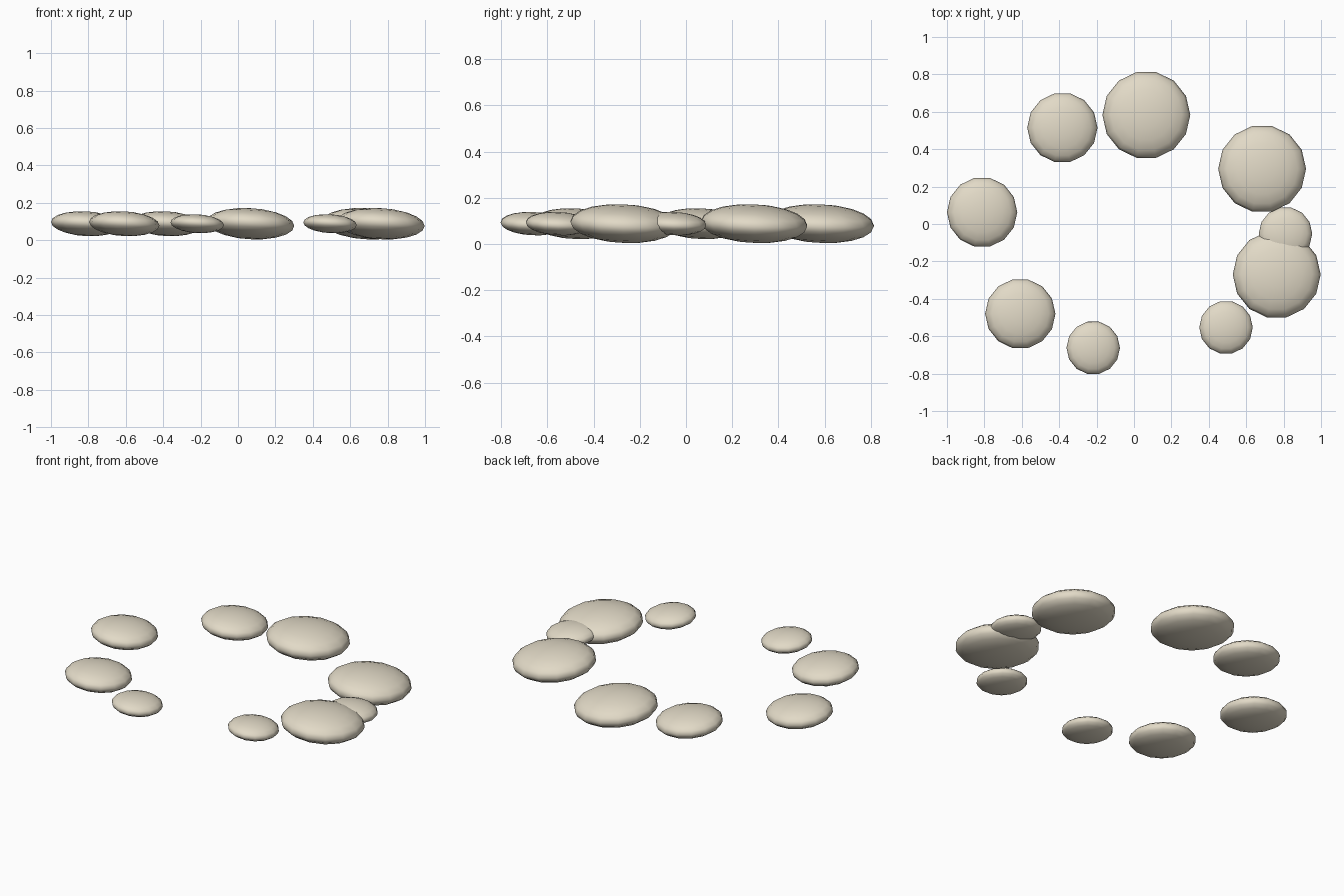
import bpy
import math

if "Cube" in bpy.data.objects:
    bpy.data.objects.remove(bpy.data.objects["Cube"])

# Warm pale stone colour
mat = bpy.data.materials.new("pale_stone")
mat.diffuse_color = (0.76, 0.70, 0.57, 1)
mat.use_nodes = True
mat.node_tree.nodes["Principled BSDF"].inputs["Base Color"].default_value = mat.diffuse_color

# Three stone sizes: (radius, half height)
BIG, MEDIUM, SMALL = (0.235, 0.083), (0.188, 0.066), (0.143, 0.05)

# Ring of stones: x, y, size
STONES = [
    (-0.812, 0.063, MEDIUM),
    (-0.383, 0.515, MEDIUM),
    (0.066, 0.583, BIG),
    (0.685, 0.295, BIG),
    (0.81, -0.052, SMALL),
    (0.763, -0.27, BIG),
    (0.492, -0.553, SMALL),
    (-0.218, -0.662, SMALL),
    (-0.608, -0.48, MEDIUM),
]


def stone(i, x, y, size):
    r, h = size
    bpy.ops.mesh.primitive_uv_sphere_add(segments=14, ring_count=10, radius=1)
    ob = bpy.context.object
    ob.name = f"stone_{i}"
    for v in ob.data.vertices:
        # flattened pebble, left and front rims slightly raised
        px, py, pz = v.co
        # vertex on the left and right of the outline, flat at front and back
        v.co = (-py * r, px * r, pz * h - 0.05 * r * (-py) - 0.04 * r * px)
    ob.location = (x, y, 0.088)
    ob.data.materials.append(mat)
    bpy.ops.object.shade_smooth()


for i, s in enumerate(STONES, 1):
    stone(i, *s)
